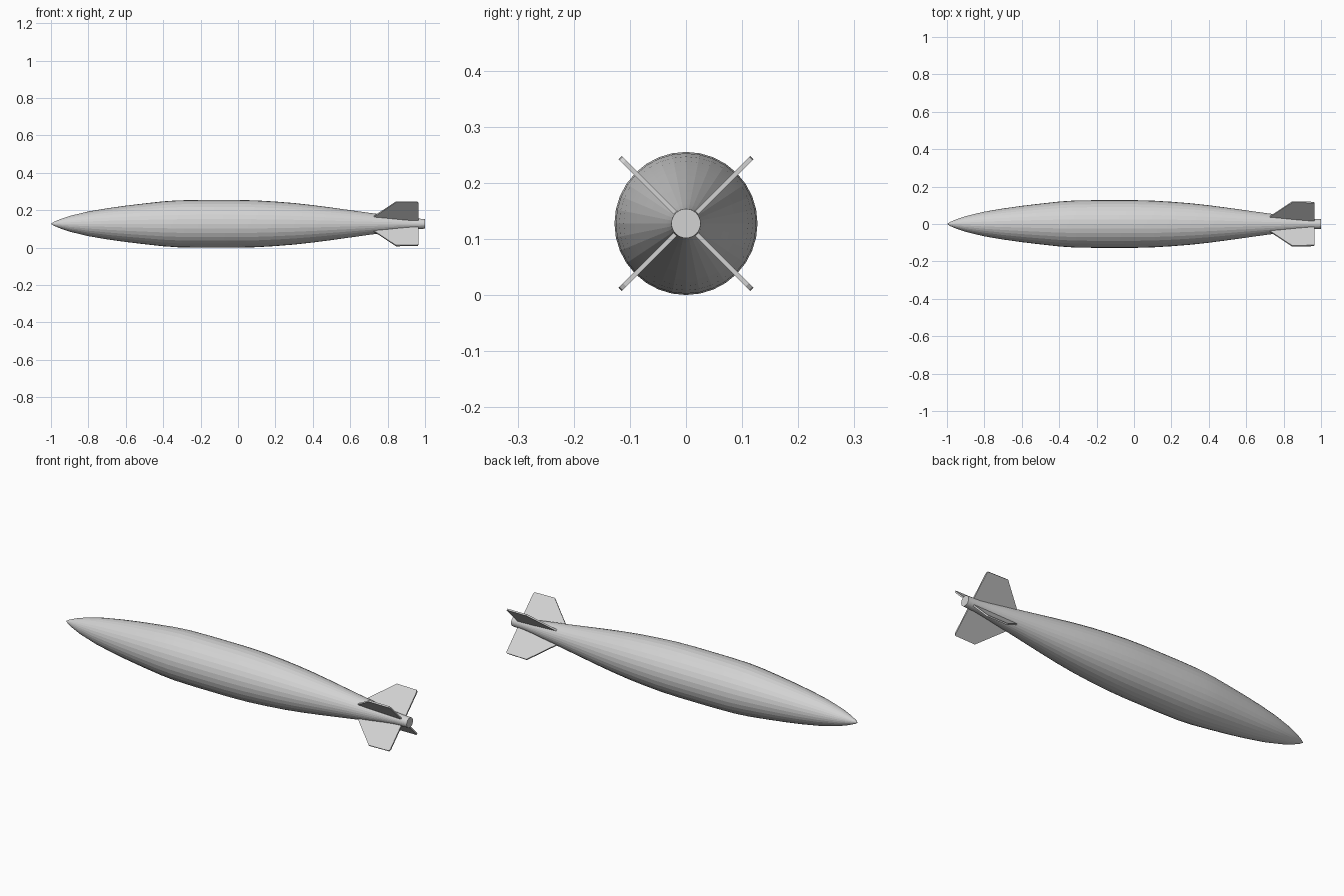
import bpy, bmesh, math
from mathutils import Vector

if "Cube" in bpy.data.objects:
    bpy.data.objects.remove(bpy.data.objects["Cube"])

CZ = 0.1275   # height of the body axis
SIDES = 32

grey = bpy.data.materials.new("light grey")
grey.diffuse_color = (0.65, 0.65, 0.65, 1)
grey.use_nodes = True
grey.node_tree.nodes["Principled BSDF"].inputs["Base Color"].default_value = grey.diffuse_color


def finish(name, bm):
    bmesh.ops.recalc_face_normals(bm, faces=bm.faces)
    me = bpy.data.meshes.new(name)
    bm.to_mesh(me)
    bm.free()
    me.materials.append(grey)
    ob = bpy.data.objects.new(name, me)
    bpy.context.collection.objects.link(ob)
    return ob


# Hull: lathe of (x, radius) around the x axis
profile = [(-0.985, 0.010), (-0.95, 0.025), (-0.9, 0.042), (-0.8, 0.066),
           (-0.7, 0.083), (-0.6, 0.097), (-0.5, 0.109), (-0.4, 0.120),
           (-0.32, 0.1255), (-0.2, 0.1275), (0.0, 0.1275), (0.1, 0.125),
           (0.2, 0.119), (0.3, 0.111), (0.4, 0.100), (0.5, 0.087),
           (0.6, 0.073), (0.7, 0.059), (0.8, 0.046), (0.87, 0.036),
           (0.93, 0.029), (1.0, 0.026)]
bm = bmesh.new()
nose = bm.verts.new((-1, 0, CZ))
rings = []
for x, r in profile:
    rings.append([bm.verts.new((x, r * math.cos(2 * math.pi * i / SIDES),
                                CZ + r * math.sin(2 * math.pi * i / SIDES)))
                  for i in range(SIDES)])
for i in range(SIDES):
    j = (i + 1) % SIDES
    bm.faces.new((nose, rings[0][i], rings[0][j]))
    for a, b in zip(rings, rings[1:]):
        bm.faces.new((a[i], b[i], b[j], a[j]))
bm.faces.new(rings[-1])
hull = finish("hull", bm)
bpy.context.view_layer.objects.active = hull
hull.select_set(True)
bpy.ops.object.shade_smooth_by_angle(angle=math.radians(8))

# Four swept tail fins set diagonally, as (x, distance from axis)
outline = [(0.715, 0.045), (0.845, 0.166), (0.96, 0.164), (0.965, 0.155),
           (0.965, 0.02), (0.8, 0.03)]
HALF = 0.004
for k in range(4):
    a = math.radians(45 + 90 * k)
    out = Vector((0, math.cos(a), math.sin(a)))
    side = Vector((0, -math.sin(a), math.cos(a)))
    bm = bmesh.new()
    loops = [[bm.verts.new(Vector((x, 0, CZ)) + out * r + side * s)
              for x, r in outline] for s in (-HALF, HALF)]
    bm.faces.new(loops[0])
    bm.faces.new(loops[1][::-1])
    n = len(outline)
    for i in range(n):
        j = (i + 1) % n
        bm.faces.new((loops[0][i], loops[0][j], loops[1][j], loops[1][i]))
    finish("tail_fin_%d" % (k + 1), bm)
